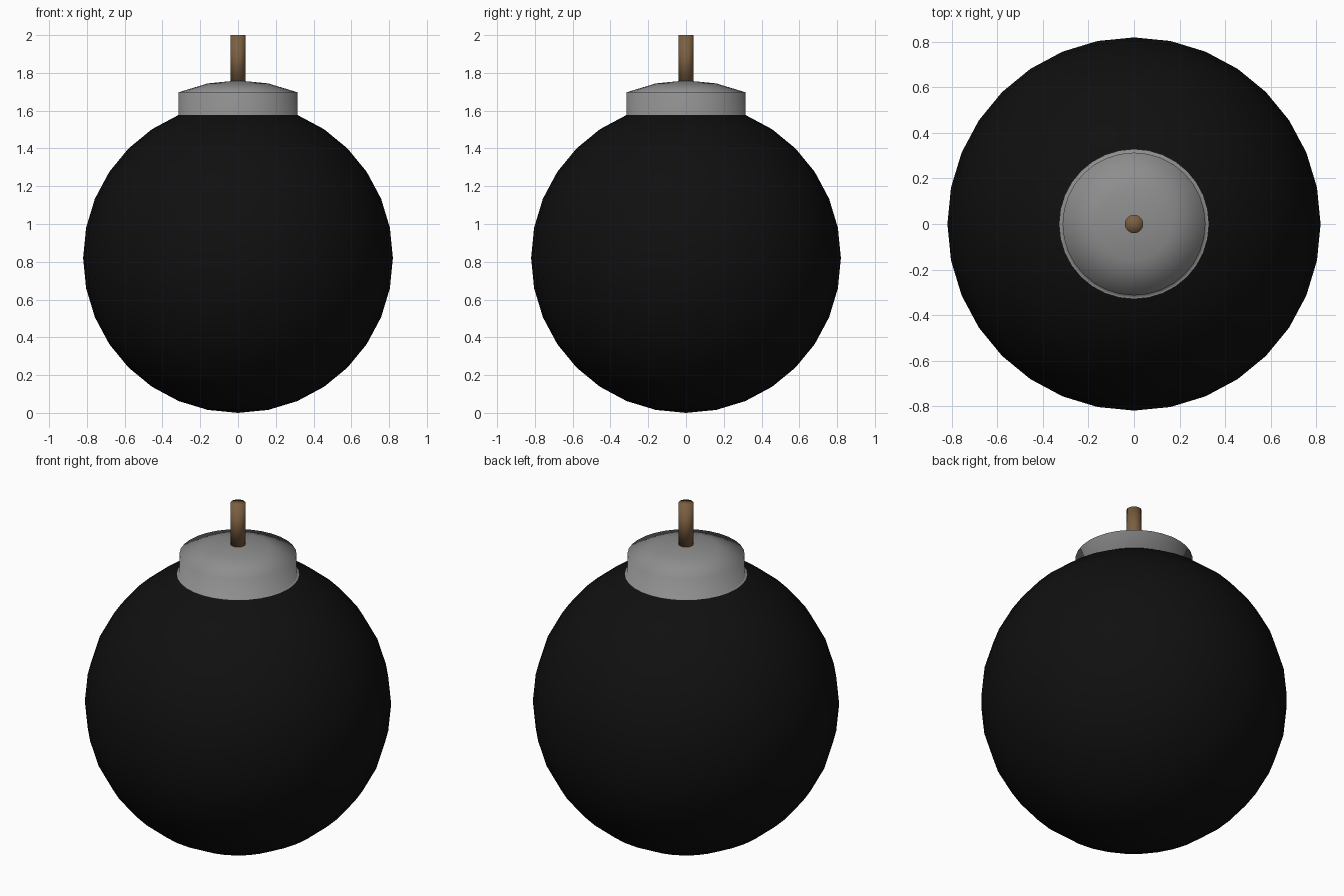
import bpy, math

if "Cube" in bpy.data.objects:
    bpy.data.objects.remove(bpy.data.objects["Cube"])

R = 0.82                      # ball radius
STEP = math.pi / 16           # ring spacing of a 16-ring sphere


def material(name, rgb):
    m = bpy.data.materials.new(name)
    m.diffuse_color = (*rgb, 1)
    m.use_nodes = True
    m.node_tree.nodes["Principled BSDF"].inputs["Base Color"].default_value = m.diffuse_color
    return m


def lathe(name, profile, mat, sides=32):
    """Revolve (radius, z) points around z; radius 0 makes a pole."""
    verts, rings, faces = [], [], []
    for r, z in profile:
        n = 1 if r < 1e-6 else sides
        rings.append([len(verts) + i for i in range(n)])
        for i in range(n):
            a = 2 * math.pi * i / sides
            verts.append((r * math.cos(a), r * math.sin(a), z))
    for low, high in zip(rings, rings[1:]):
        for i in range(sides):
            j = (i + 1) % sides
            quad = [low[i % len(low)], low[j % len(low)],
                    high[j % len(high)], high[i % len(high)]]
            faces.append(list(dict.fromkeys(quad)))
    mesh = bpy.data.meshes.new(name)
    mesh.from_pydata(verts, [], faces)
    mesh.materials.append(mat)
    mesh.shade_smooth()
    ob = bpy.data.objects.new(name, mesh)
    bpy.context.collection.objects.link(ob)
    return ob


def ball_point(k, lift=0.0):
    """Ring k of the sphere, counted from the bottom pole."""
    r = R * math.sin(k * STEP) if 0 < k < 16 else 0.0
    return (r, R - R * math.cos(k * STEP) + lift)


black = material("black_iron", (0.005, 0.005, 0.005))
grey = material("grey_metal", (0.27, 0.27, 0.27))
brown = material("brown_cord", (0.2, 0.115, 0.052))

# round body
lathe("ball_body", [ball_point(k) for k in range(17)], black)

# cap: thin flange, straight wall, then the sphere's top rings lifted up
neck_r, neck_z = ball_point(14)
lathe("cap", [(neck_r + 0.016, neck_z), (neck_r, neck_z)]
      + [ball_point(k, 0.12) for k in (14, 15, 16)], grey)

# fuse
lathe("fuse", [(0, 1.74), (0.04, 1.74), (0.04, 2.0), (0, 2.0)], brown)
